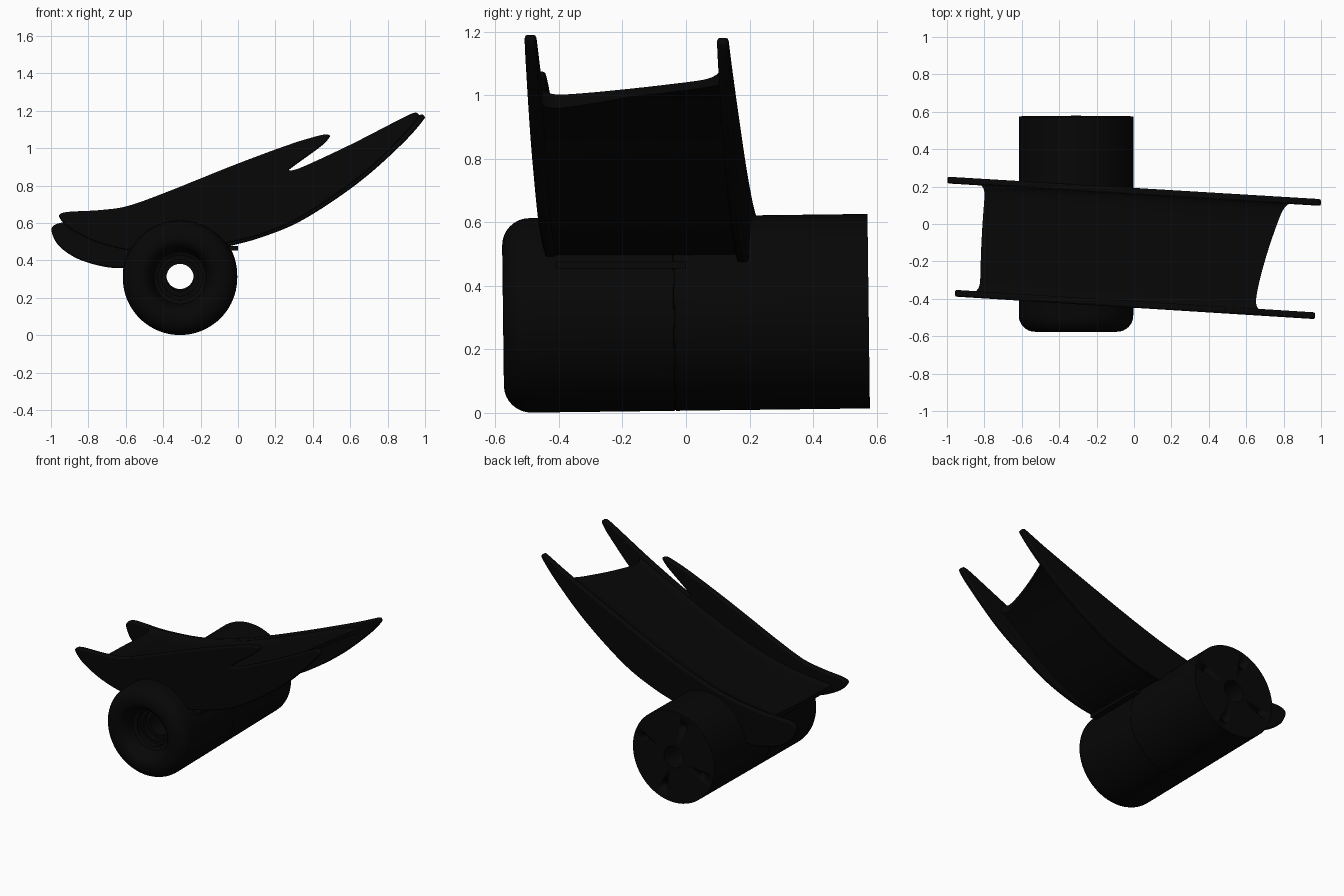
import bpy, bmesh, math
from mathutils import Vector, Matrix

if "Cube" in bpy.data.objects:
    bpy.data.objects.remove(bpy.data.objects["Cube"])

black = bpy.data.materials.new("soft_black")
black.diffuse_color = (0.002, 0.002, 0.002, 1)
black.use_nodes = True
black.node_tree.nodes["Principled BSDF"].inputs["Base Color"].default_value = black.diffuse_color


def finish(name, bm, angle=35):
    bmesh.ops.recalc_face_normals(bm, faces=bm.faces)
    me = bpy.data.meshes.new(name)
    bm.to_mesh(me)
    bm.free()
    ob = bpy.data.objects.new(name, me)
    bpy.context.collection.objects.link(ob)
    me.materials.append(black)
    bpy.ops.object.select_all(action='DESELECT')
    ob.select_set(True)
    bpy.context.view_layer.objects.active = ob
    bpy.ops.object.shade_smooth_by_angle(angle=math.radians(angle))
    return ob


def spline(pts, closed, steps=6):
    """Smooth curve through 2D points."""
    n, out = len(pts), []
    P = [Vector(p) for p in pts]
    get = (lambda i: P[i % n]) if closed else (lambda i: P[max(0, min(n - 1, i))])
    for i in range(n if closed else n - 1):
        a, b, c, d = (get(i + k) for k in (-1, 0, 1, 2))
        # limited tangents keep the curve calm at uneven point spacing
        L = (c - b).length
        m1 = (c - a).normalized() * min(L, (c - a).length / 2)
        m2 = (d - b).normalized() * min(L, (d - b).length / 2)
        for s in range(steps):
            t = s / steps
            out.append((2*t**3 - 3*t**2 + 1) * b + (t**3 - 2*t*t + t) * m1
                       + (3*t*t - 2*t**3) * c + (t**3 - t*t) * m2)
    if not closed:
        out.append(P[-1])
    return out


def height_at(line, x):
    for a, b in zip(line, line[1:]):
        if x <= b.x:
            return a.y + (b.y - a.y) * (x - a.x) / (b.x - a.x)
    return line[-1].y


def front_y(x):
    return -0.43 - 0.0625 * x


def back_y(x):
    return 0.175 - 0.06 * x


# Side walls: curved outlines given thickness, slightly turned in plan
def wall(name, outline, y_at, thick=0.036):
    bm = bmesh.new()
    loop = spline(outline, True)
    rings = [[bm.verts.new((p.x, y_at(p.x) + s * thick / 2, p.y)) for p in loop]
             for s in (-1, 1)]
    bm.faces.new(rings[0])
    bm.faces.new(rings[1][::-1])
    n = len(loop)
    for i in range(n):
        j = (i + 1) % n
        bm.faces.new((rings[0][i], rings[1][i], rings[1][j], rings[0][j]))
    ob = finish(name, bm, 50)
    bev = ob.modifiers.new("rounded_rim", 'BEVEL')
    bev.width = 0.009
    bev.segments = 2
    bev.limit_method = 'ANGLE'
    bev.angle_limit = math.radians(60)
    bev.use_clamp_overlap = False
    return ob


wall("front_wall", [
    (-0.957, 0.635), (-0.92, 0.658), (-0.75, 0.668), (-0.6, 0.688), (-0.4, 0.758),
    (0, 0.918), (0.3, 1.028), (0.46, 1.073), (0.492, 1.064), (0.45, 1.015),
    (0.30, 0.905), (0.272, 0.880), (0.33, 0.893), (0.6, 1.018), (0.9, 1.172),
    (0.95, 1.190), (0.968, 1.172), (0.92, 1.105), (0.7, 0.885), (0.5, 0.735),
    (0.3, 0.61), (0.1, 0.53), (-0.05, 0.495), (-0.3, 0.45), (-0.55, 0.45),
    (-0.75, 0.495), (-0.9, 0.57)], front_y)

wall("back_wall", [
    (-0.998, 0.56), (-0.98, 0.59), (-0.93, 0.603), (-0.7, 0.605), (-0.4, 0.642),
    (-0.1, 0.728), (0.15, 0.82), (0.5, 0.965), (0.82, 1.105), (0.96, 1.172),
    (0.985, 1.18), (0.998, 1.16), (0.9, 1.045), (0.7, 0.86), (0.5, 0.712), (0.3, 0.592),
    (0.1, 0.515), (-0.05, 0.475), (-0.3, 0.405), (-0.6, 0.36), (-0.72, 0.367),
    (-0.86, 0.41), (-0.96, 0.48)], back_y)

# Floor between the walls: filleted top, deeper belly over the barrel, thin ends
top_line = spline([(-0.95, 0.58), (-0.7, 0.585), (-0.4, 0.62), (-0.1, 0.702),
                   (0.15, 0.792), (0.4, 0.895), (0.65, 1.0), (0.9, 1.085)], False)
belly_line = spline([(-0.95, 0.56), (-0.8, 0.55), (-0.6, 0.50), (-0.3, 0.48),
                     (0, 0.51), (0.2, 0.60), (0.4, 0.745), (0.6, 0.92),
                     (0.75, 1.02), (0.9, 1.08)], False)
bm = bmesh.new()
NU, NV = 40, 32
top, under = [], []
for j in range(NV + 1):
    t = 0.5 - 0.5 * math.cos(math.pi * j / NV)
    edge = abs(2 * t - 1) ** 14
    x0 = -0.822 + 0.03 * t * t - 0.035 * edge
    x1 = 0.645 + 0.165 * t ** 1.4 + 0.03 * edge
    row_t, row_u = [], []
    for i in range(NU + 1):
        x = x0 + (x1 - x0) * i / NU
        ya, yb = front_y(x) + 0.01, back_y(x) - 0.01
        y = ya + (yb - ya) * t
        z = height_at(top_line, x)
        row_t.append(bm.verts.new((x, y, z + 0.022 * edge)))
        row_u.append(bm.verts.new((x, y, min(z - 0.025, height_at(belly_line, x)))))
    top.append(row_t)
    under.append(row_u)
for g in (top, under):
    for j in range(NV):
        for i in range(NU):
            bm.faces.new((g[j][i], g[j][i+1], g[j+1][i+1], g[j+1][i]))
for i in range(NU):
    for j in (0, NV):
        bm.faces.new((top[j][i], top[j][i+1], under[j][i+1], under[j][i]))
for j in range(NV):
    for i in (0, NU):
        bm.faces.new((top[j][i], top[j+1][i], under[j+1][i], under[j][i]))
finish("floor_panel", bm, 40)

# Thin ledge where the floor rests on the barrel
bm = bmesh.new()
bmesh.ops.create_cube(bm, size=1, matrix=Matrix.Translation((-0.16, -0.205, 0.465))
                      @ Matrix.Diagonal((0.32, 0.41, 0.022, 1)))
finish("support_ledge", bm)

# Barrel: lathed tube with rounded front rim, stepped mouth and a seam
TILT = Matrix.Translation((-0.31, 0, 0.313)) @ Matrix.Rotation(0.0125, 4, 'X')
profile = [(0.073, 0.575), (0.073, -0.40), (0.098, -0.40), (0.098, -0.435),
           (0.118, -0.435), (0.118, -0.475), (0.14, -0.485), (0.15, -0.52),
           (0.165, -0.552), (0.185, -0.57), (0.205, -0.576)]
profile += [(0.22 + 0.086 * math.sin(a), -0.49 - 0.086 * math.cos(a))
            for a in (k * math.pi / 16 for k in range(9))]
profile += [(0.306, -0.040), (0.304, -0.039), (0.304, -0.036), (0.306, -0.035),
            (0.306, 0.575)]
SEG = 80
bm = bmesh.new()
rings = [[bm.verts.new((r * math.cos(2 * math.pi * k / SEG), y,
                        r * math.sin(2 * math.pi * k / SEG))) for k in range(SEG)]
         for r, y in profile]
for a, b in zip(rings, rings[1:] + rings[:1]):
    for k in range(SEG):
        n = (k + 1) % SEG
        bm.faces.new((a[k], a[n], b[n], b[k]))
barrel = finish("barrel", bm)
barrel.matrix_world = TILT

# Screw holes in the back end
bm = bmesh.new()
for k in range(4):
    a = math.radians(18 + 90 * k)
    bmesh.ops.create_cone(
        bm, cap_ends=True, segments=20, radius1=0.028, radius2=0.028, depth=0.16,
        matrix=Matrix.Translation((0.225 * math.cos(a), 0.575, 0.225 * math.sin(a)))
        @ Matrix.Rotation(math.pi / 2, 4, 'X'))
cutter = finish("screw_hole_cutter", bm)
cutter.matrix_world = TILT
cutter.hide_render = True
cutter.hide_set(True)
cut = barrel.modifiers.new("screw_holes", 'BOOLEAN')
cut.operation = 'DIFFERENCE'
cut.solver = 'EXACT'
cut.object = cutter
